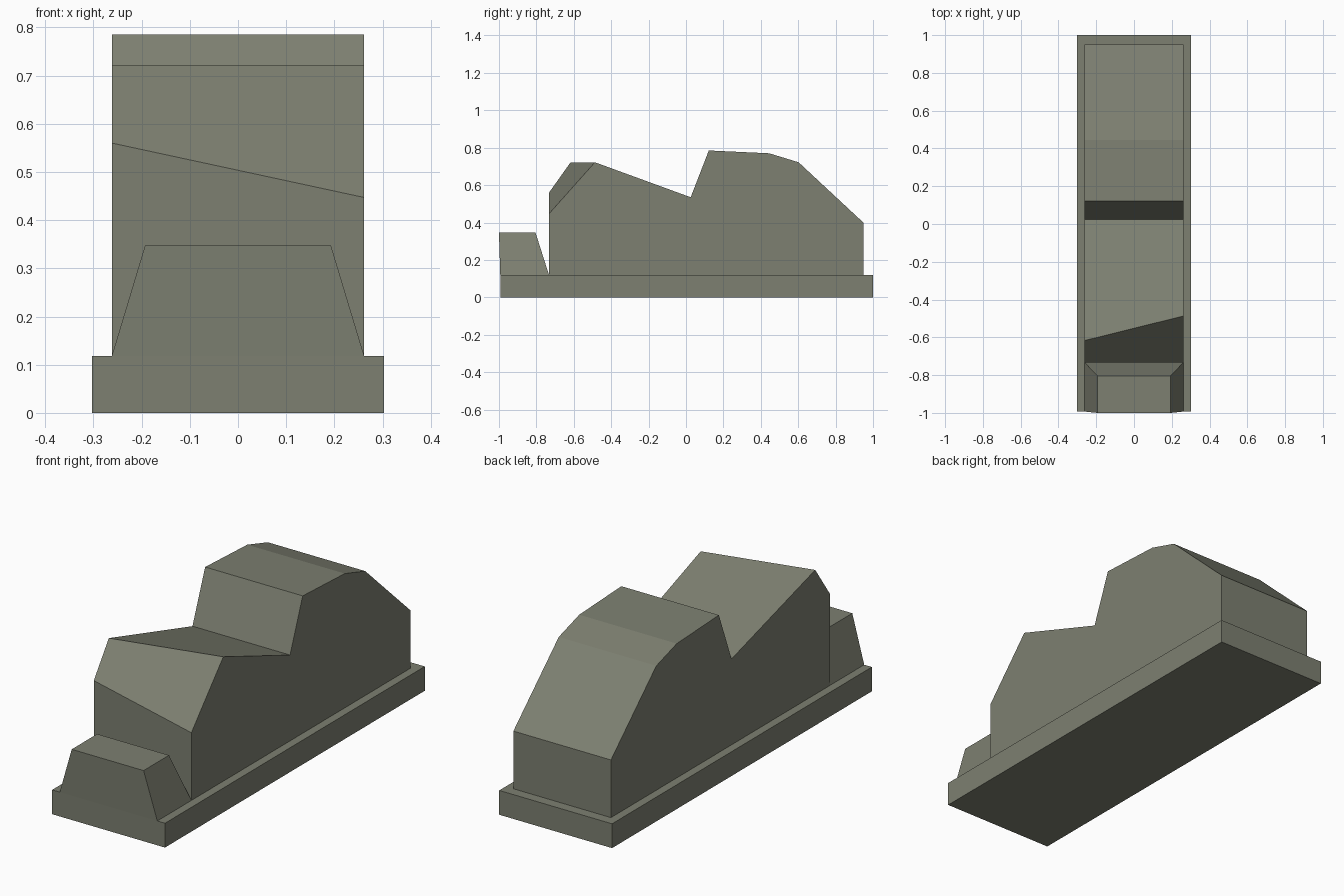
import bpy

if "Cube" in bpy.data.objects:
    bpy.data.objects.remove(bpy.data.objects["Cube"])

mat = bpy.data.materials.new("olive_grey")
mat.diffuse_color = (0.205, 0.215, 0.165, 1)
mat.use_nodes = True
mat.node_tree.nodes["Principled BSDF"].inputs["Base Color"].default_value = mat.diffuse_color


def loft(name, ring_a, ring_b):
    """Closed solid between two matching rings of points."""
    n = len(ring_a)
    faces = [tuple(reversed(range(n))), tuple(range(n, 2 * n))]
    faces += [(i, (i + 1) % n, n + (i + 1) % n, n + i) for i in range(n)]
    mesh = bpy.data.meshes.new(name)
    mesh.from_pydata(ring_a + ring_b, [], faces)
    mesh.materials.append(mat)
    mesh.update()
    obj = bpy.data.objects.new(name, mesh)
    bpy.context.collection.objects.link(obj)
    return obj


def rect(hx, y0, y1, z):
    return [(-hx, y0, z), (hx, y0, z), (hx, y1, z), (-hx, y1, z)]


# Base slab
base_top = 0.118
loft("base_plinth", rect(0.303, -0.993, 1.0, 0), rect(0.303, -0.993, 1.0, base_top))

# Small tapered block at the front
loft("front_block", rect(0.262, -0.993, -0.732, base_top),
     rect(0.193, -1.0, -0.805, 0.347))

# Main body: side profile, with the front chamfer skewed from left to right
shared = [(0.025, 0.535), (0.122, 0.785), (0.445, 0.77), (0.602, 0.722),
          (0.95, 0.398), (0.95, base_top), (-0.732, base_top)]
left = [(-0.732, 0.56), (-0.617, 0.722)] + shared
right = [(-0.732, 0.447), (-0.487, 0.722)] + shared
# Rings run clockwise seen from +x, so the right ring comes first
loft("main_body", [(0.262, y, z) for y, z in right],
     [(-0.262, y, z) for y, z in left])
